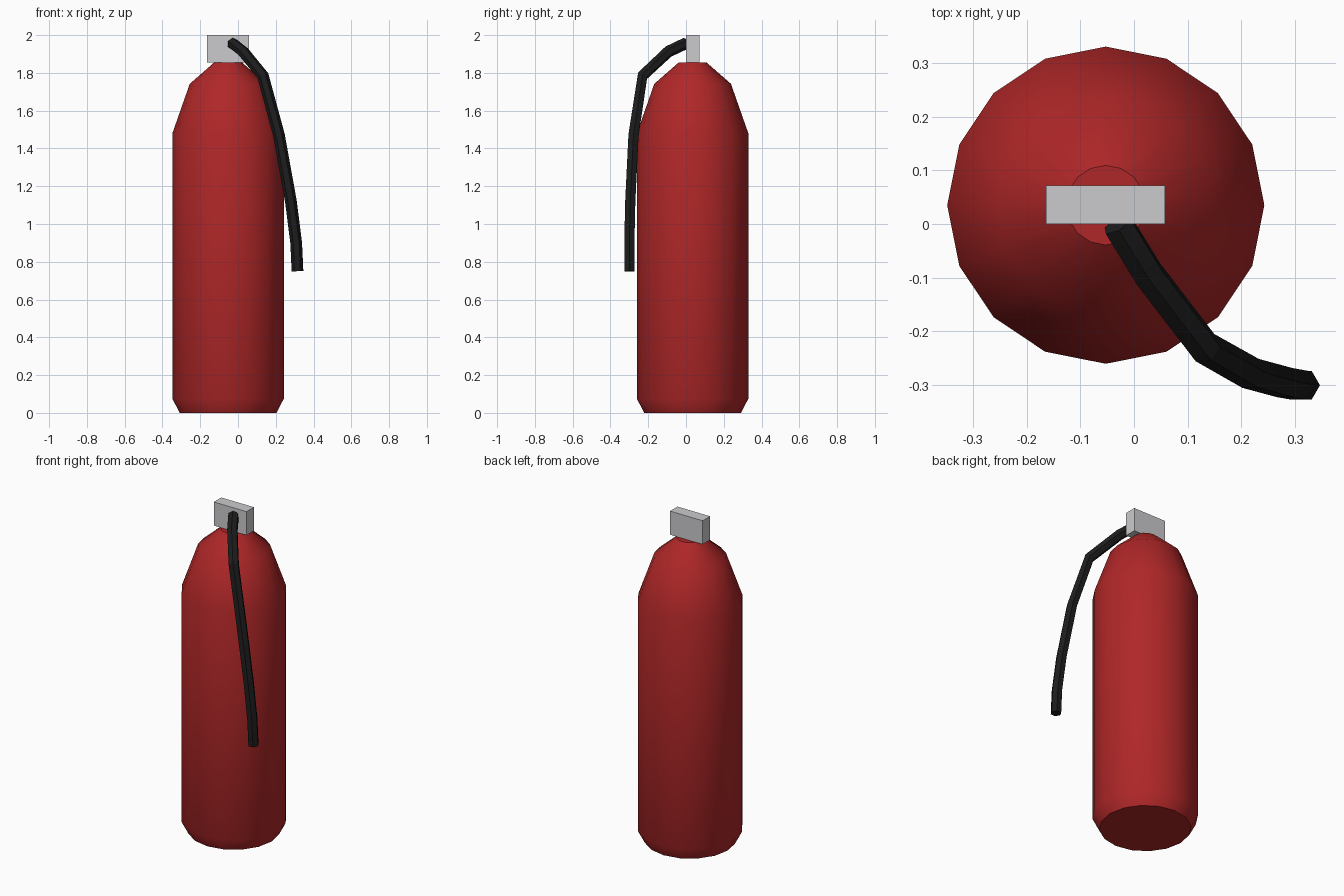
import bpy, bmesh, math
from mathutils import Vector

if "Cube" in bpy.data.objects:
    bpy.data.objects.remove(bpy.data.objects["Cube"])


def material(name, color):
    m = bpy.data.materials.new(name)
    m.diffuse_color = (*color, 1)
    m.use_nodes = True
    m.node_tree.nodes["Principled BSDF"].inputs["Base Color"].default_value = m.diffuse_color
    return m


def make_object(name, bm, mat):
    bmesh.ops.recalc_face_normals(bm, faces=bm.faces)
    mesh = bpy.data.meshes.new(name)
    bm.to_mesh(mesh)
    bm.free()
    mesh.materials.append(mat)
    ob = bpy.data.objects.new(name, mesh)
    bpy.context.collection.objects.link(ob)
    bpy.ops.object.select_all(action='DESELECT')
    ob.select_set(True)
    bpy.context.view_layer.objects.active = ob
    bpy.ops.object.shade_smooth_by_angle(angle=math.radians(32))
    return ob


def loft(bm, rings):
    """Skin a list of point rings and cap both ends."""
    loops = [[bm.verts.new(p) for p in ring] for ring in rings]
    n = len(loops[0])
    for a, b in zip(loops, loops[1:]):
        for i in range(n):
            j = (i + 1) % n
            bm.faces.new((a[i], a[j], b[j], b[i]))
    bm.faces.new(loops[0][::-1])
    bm.faces.new(loops[-1])


def ring(center, u, v, radius, sides):
    angles = [2 * math.pi * i / sides for i in range(sides)]
    return [center + radius * (math.cos(a) * u + math.sin(a) * v) for a in angles]


red = material("red paint", (0.43, 0.02, 0.021))
silver = material("silver metal", (0.6, 0.6, 0.62))
black = material("black rubber", (0.012, 0.012, 0.012))

# Tank: 16-sided lathe with a chamfered foot and stepped shoulder
profile = [(0.256, 0), (0.295, 0.075), (0.295, 1.48), (0.203, 1.742), (0.074, 1.855)]
bm = bmesh.new()
loft(bm, [ring(Vector((-0.0525, 0.035, z)), Vector((1, 0, 0)), Vector((0, 1, 0)), r, 16)
          for r, z in profile])
make_object("tank", bm, red)

# Valve block on top
bm = bmesh.new()
bmesh.ops.create_cube(bm, size=1)
bmesh.ops.scale(bm, vec=(0.222, 0.072, 0.145), verts=bm.verts)
bmesh.ops.translate(bm, vec=(-0.053, 0.036, 1.9275), verts=bm.verts)
make_object("valve_block", bm, silver)

# Hose: six-sided tube swept from the nozzle end up to the valve block
path = [Vector(p) for p in [(0.315, -0.30, 0.75), (0.308, -0.30, 0.90), (0.28, -0.295, 1.12),
                            (0.217, -0.278, 1.47), (0.132, -0.23, 1.785),
                            (0.027, -0.093, 1.913), (-0.03, 0.0, 1.957)]]
u, v, tangent = Vector((1, 0, 0)), Vector((0, 1, 0)), Vector((0, 0, 1))
rings = []
for i, p in enumerate(path):
    before = (p - path[i - 1]).normalized() if i else Vector((0, 0, 1))
    after = (path[i + 1] - p).normalized() if i < len(path) - 1 else before
    new = (before + after).normalized()
    turn = tangent.rotation_difference(new)
    u, v, tangent = turn @ u, turn @ v, new
    rings.append(ring(p, u, v, 0.031, 6))
bm = bmesh.new()
loft(bm, rings)
make_object("hose", bm, black)
